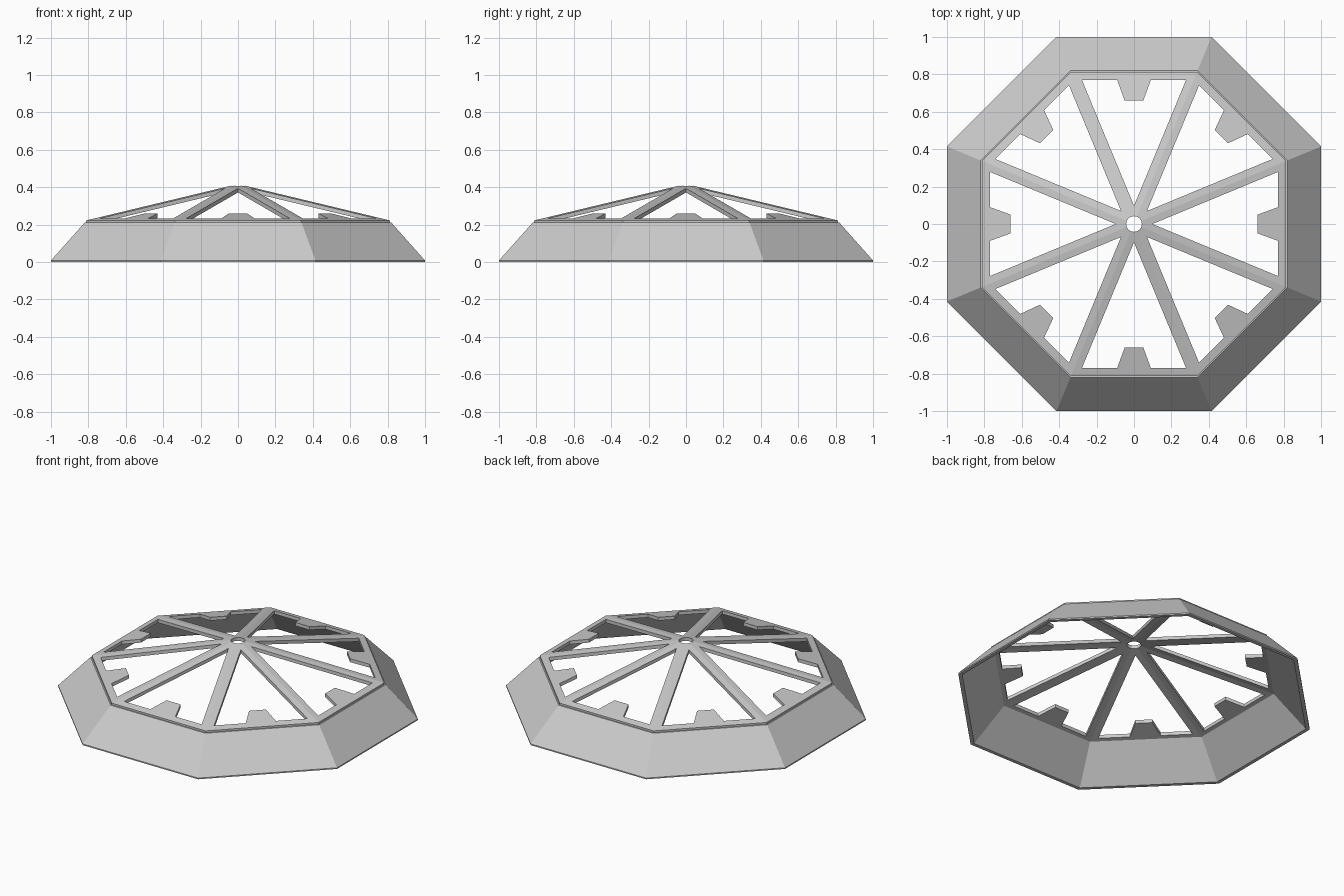
import bpy, bmesh, math
from mathutils import Matrix, Vector

cube = bpy.data.objects.get("Cube")
if cube:
    bpy.data.objects.remove(cube, do_unlink=True)

SIDES = 8
HALF = math.pi / SIDES
TAN, COS = math.tan(HALF), math.cos(HALF)

grey = bpy.data.materials.new("light_grey")
grey.use_nodes = True
colour = (0.6, 0.6, 0.6, 1)
grey.diffuse_color = colour
grey.node_tree.nodes["Principled BSDF"].inputs["Base Color"].default_value = colour


def make_object(name, bm):
    bmesh.ops.recalc_face_normals(bm, faces=bm.faces)
    mesh = bpy.data.meshes.new(name)
    bm.to_mesh(mesh)
    bm.free()
    mesh.materials.append(grey)
    obj = bpy.data.objects.new(name, mesh)
    bpy.context.collection.objects.link(obj)
    return obj


# Sloping skirt: closed wall profile (apothem, height) swept around the octagon
profile = [(1, 0), (1, 0.008), (0.82, 0.21), (0.79, 0.21), (0.978, 0)]
bm = bmesh.new()
rings = []
for i in range(SIDES):
    a = HALF + i * 2 * HALF
    rings.append([bm.verts.new((r / COS * math.cos(a), r / COS * math.sin(a), z))
                  for r, z in profile])
for i in range(SIDES):
    here, there = rings[i], rings[(i + 1) % SIDES]
    for j in range(len(profile)):
        k = (j + 1) % len(profile)
        bm.faces.new((here[j], there[j], there[k], here[k]))
make_object("skirt", bm)

# Pyramid roof frame: half of one panel outlines the rim, tab, spoke and hub
RIM, WINDOW, TAB, HUB, SPOKE = 0.813, 0.77, 0.66, 0.042, 0.0375
outline = [
    (0, HUB), (0, SPOKE / math.sin(HALF)),
    (WINDOW * TAN - SPOKE / COS, WINDOW),
    (0.09, WINDOW), (0.05, TAB), (0, TAB),
    (0, RIM), (RIM * TAN, RIM), (HUB * math.sin(HALF), HUB * COS),
]
bm = bmesh.new()
for i in range(SIDES):
    turn = Matrix.Rotation(i * 2 * HALF, 3, 'Z')
    for side in (1, -1):
        pts = [turn @ Vector((side * x, y, 0.417 - 0.24 * y)) for x, y in outline]
        bm.faces.new([bm.verts.new(p) for p in pts])
bmesh.ops.remove_doubles(bm, verts=bm.verts, dist=0.0005)
bmesh.ops.recalc_face_normals(bm, faces=bm.faces)

# Thicken the frame downwards
result = bmesh.ops.extrude_face_region(bm, geom=bm.faces[:])
lower = [g for g in result["geom"] if isinstance(g, bmesh.types.BMVert)]
bmesh.ops.translate(bm, verts=lower, vec=(0, 0, -0.022))
make_object("roof_frame", bm)
